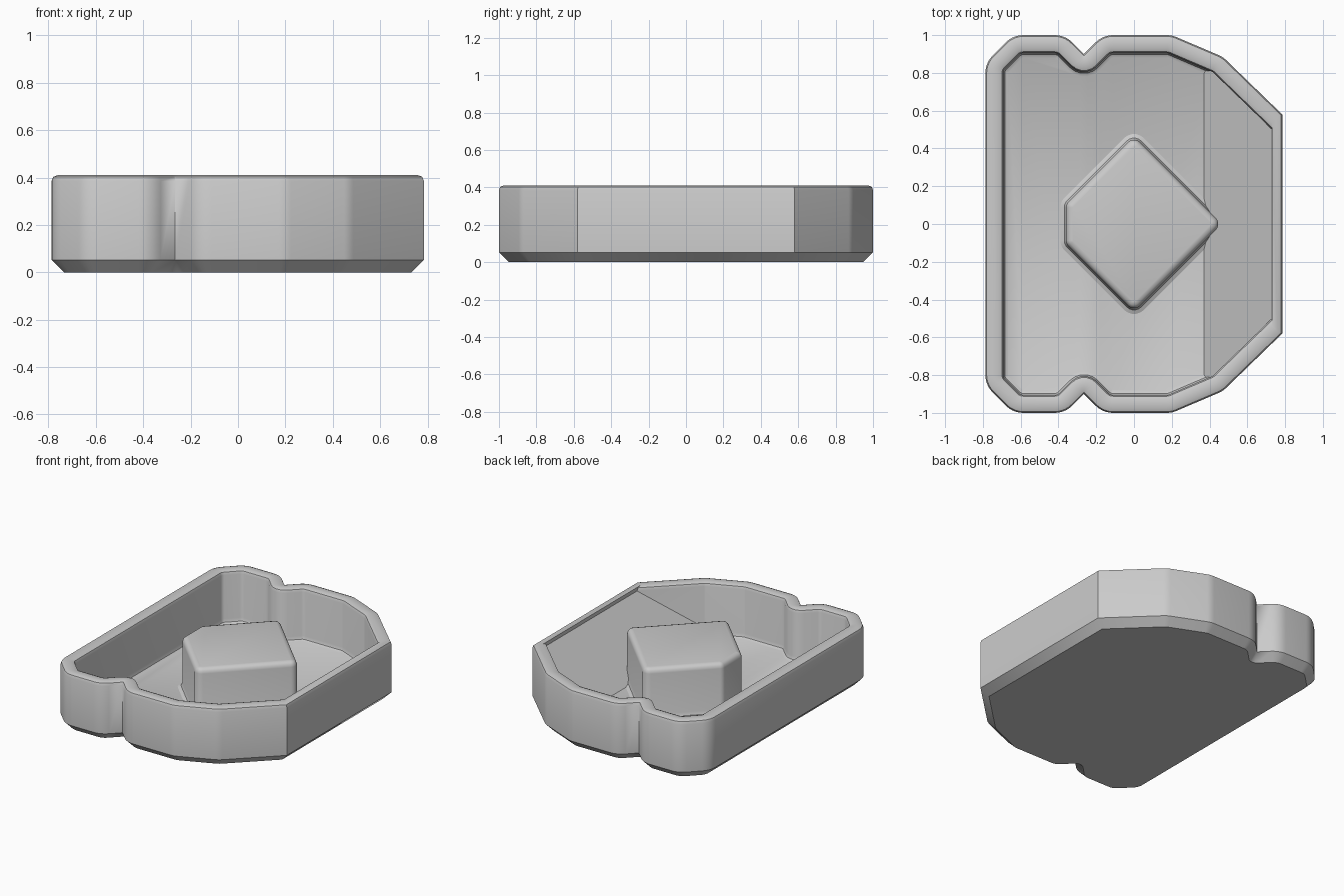
import bpy, bmesh, math
from mathutils import Vector

if "Cube" in bpy.data.objects:
    bpy.data.objects.remove(bpy.data.objects["Cube"], do_unlink=True)

mat = bpy.data.materials.new("plain_grey")
mat.use_nodes = True
GREY = (0.6, 0.6, 0.6, 1)
mat.diffuse_color = GREY
mat.node_tree.nodes["Principled BSDF"].inputs["Base Color"].default_value = GREY


def ring(corners, inset, limit, steps=5):
    """Offset a counter-clockwise outline inwards and round its corners."""
    pts = [Vector(c[:2]) for c in corners]
    n = len(pts)
    edges = []
    for i in range(n):
        d = (pts[(i + 1) % n] - pts[i]).normalized()
        facing_right = d.y > 0.99
        dist = min(inset, limit) if facing_right else inset
        edges.append((d, Vector((-d.y, d.x)), dist))
    out = []
    for i in range(n):
        d0, n0, a = edges[i - 1]
        d1, n1, b = edges[i]
        cross = d0.cross(d1)
        side = 1 if cross > 0 else -1
        # Corner where the two shifted sides meet
        p = pts[i] + (d1 * a - d0 * b) / cross
        r = max(corners[i][2] - inset * side, 0)
        turn = math.atan2(cross, d0.dot(d1))
        t = r * math.tan(abs(turn) / 2)
        centre = p - d0 * t + n0 * r * side
        start = -n0 * r * side
        for k in range(steps + 1):
            ang = turn * k / steps
            c, s = math.cos(ang), math.sin(ang)
            out.append(centre + Vector((start.x * c - start.y * s,
                                        start.x * s + start.y * c)))
    return out


def finish(bm, name):
    bmesh.ops.remove_doubles(bm, verts=bm.verts, dist=0.0001)
    bmesh.ops.recalc_face_normals(bm, faces=bm.faces)
    mesh = bpy.data.meshes.new(name)
    bm.to_mesh(mesh)
    bm.free()
    mesh.materials.append(mat)
    ob = bpy.data.objects.new(name, mesh)
    bpy.context.collection.objects.link(ob)
    bpy.ops.object.select_all(action="DESELECT")
    ob.select_set(True)
    bpy.context.view_layer.objects.active = ob
    bpy.ops.object.shade_smooth_by_angle(angle=math.radians(35))


def loft(name, corners, profile, limit=9):
    """Stack inset copies of an outline, then cap both ends."""
    bm = bmesh.new()
    rings = [[bm.verts.new((p.x, p.y, z)) for p in ring(corners, inset, limit)]
             for inset, z in profile]
    n = len(rings[0])
    for low, high in zip(rings, rings[1:]):
        for i in range(n):
            j = (i + 1) % n
            bm.faces.new((low[i], low[j], high[j], high[i]))
    bm.faces.new(rings[0][::-1])
    bm.faces.new(rings[-1])
    finish(bm, name)


def mirrored(half):
    return [(x, -y, r) for x, y, r in reversed(half)] + half


# Tray: notched outline with hollow interior (x, y, corner radius)
R = 0.13
tray_half = [(0.785, 0.58, 0), (0.47, 0.885, R), (0.2, 1, R), (-0.165, 1, R),
             (-0.265, 0.9, 0), (-0.365, 1, R), (-0.64, 1, R), (-0.787, 0.853, R)]
FLOOR, TOP = 0.05, 0.41
tray_profile = [(0.052, 0), (0, 0.052), (0, 0.385), (0.007, 0.403), (0.025, TOP),
                (0.07, TOP), (0.088, 0.403), (0.095, 0.385), (0.095, 0.08),
                (0.103, 0.059), (0.12, FLOOR)]
loft("tray", mirrored(tray_half), tray_profile, limit=0.055)

# Central block with soft edges and a fillet at its foot
block_half = [(0.465, 0, 0.045), (0, 0.465, 0.045), (-0.36, 0.105, 0.045)]
block = [(x, -y, r) for x, y, r in block_half[:0:-1]] + block_half
block_profile = [(-0.03, FLOOR), (-0.009, 0.059), (0, 0.08), (0, 0.365),
                 (0.005, 0.383), (0.017, 0.395), (0.035, 0.4)]
loft("centre_block", block, block_profile)

# Ramp rising from the floor to the rim
ramp_half = [(0.75, 0.54), (0.45, 0.83), (0.37, 0.86)]
outline = [(x, -y) for x, y in reversed(ramp_half)] + ramp_half
bm = bmesh.new()
under = [bm.verts.new((x, y, 0.03)) for x, y in outline]
over = [bm.verts.new((x, y, FLOOR + (x - 0.37) * 0.93)) for x, y in outline]
bm.faces.new(under[::-1])
bm.faces.new(over)
for i in range(len(outline)):
    j = (i + 1) % len(outline)
    bm.faces.new((under[i], under[j], over[j], over[i]))
finish(bm, "ramp")
